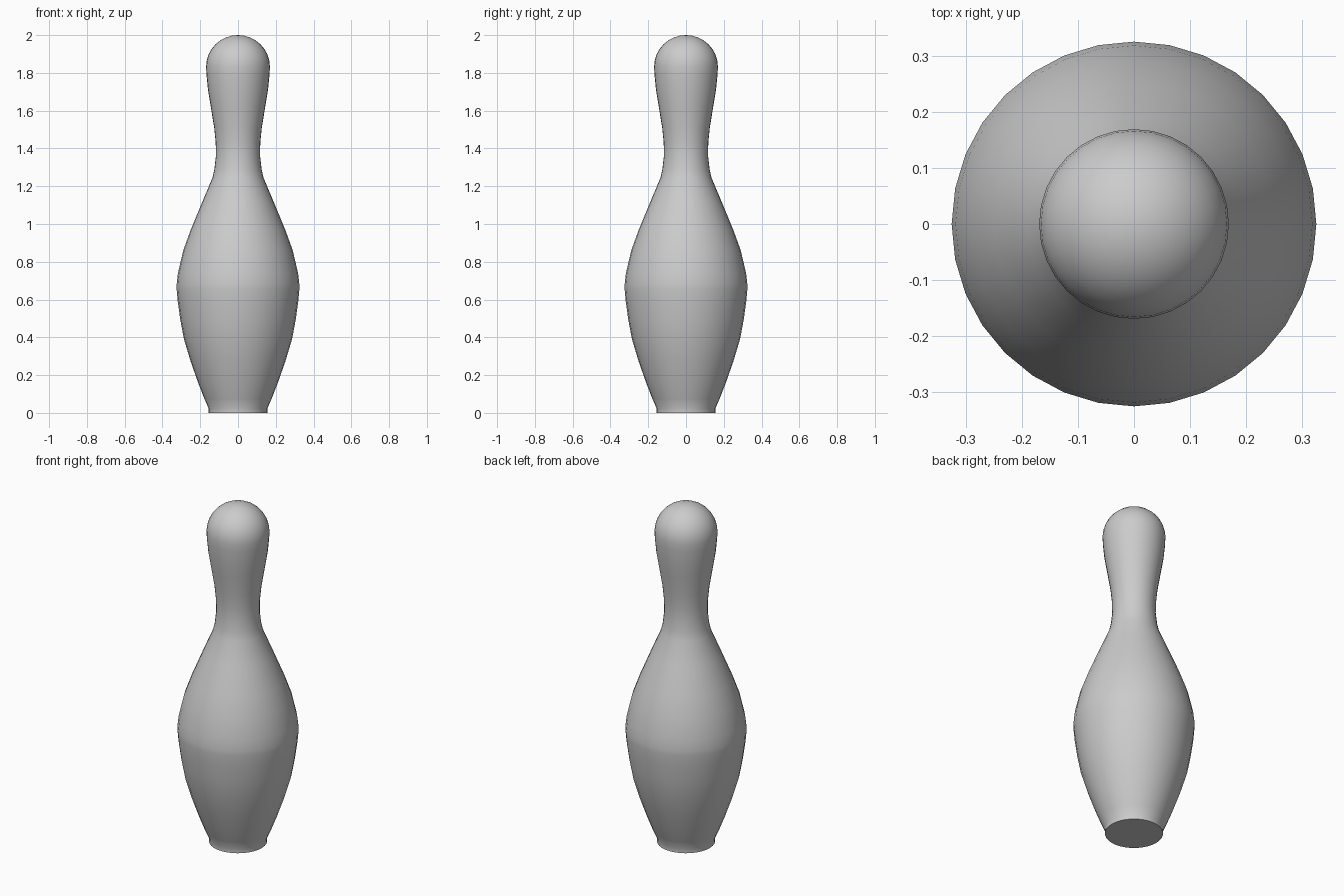
import bpy, bmesh, math

if "Cube" in bpy.data.objects:
    bpy.data.objects.remove(bpy.data.objects["Cube"])

SIDES = 32

# Half profile (radius, height) from base to start of head dome
profile = [(0.156, 0.0), (0.156, 0.025), (0.178, 0.075), (0.213, 0.165),
           (0.25, 0.27), (0.286, 0.39), (0.305, 0.49), (0.319, 0.59), (0.325, 0.655),
           (0.325, 0.68), (0.318, 0.74), (0.29, 0.86), (0.25, 0.97),
           (0.19, 1.115), (0.135, 1.245), (0.125, 1.29), (0.117, 1.36),
           (0.118, 1.43), (0.126, 1.51), (0.144, 1.62), (0.159, 1.71),
           (0.167, 1.79)]

# Rounded head dome
for i in range(8):
    a = math.radians(i * 11.25)
    profile.append((0.169 * math.cos(a), 1.833 + 0.167 * math.sin(a)))

# Spin the profile into a closed solid
bm = bmesh.new()
rings = []
for r, z in profile:
    rings.append([bm.verts.new((r * math.cos(2 * math.pi * k / SIDES),
                                r * math.sin(2 * math.pi * k / SIDES), z))
                  for k in range(SIDES)])
for low, high in zip(rings, rings[1:]):
    for k in range(SIDES):
        n = (k + 1) % SIDES
        bm.faces.new((low[k], low[n], high[n], high[k]))
tip = bm.verts.new((0, 0, 2.0))
for k in range(SIDES):
    bm.faces.new((rings[-1][k], rings[-1][(k + 1) % SIDES], tip))
bm.faces.new(rings[0][::-1])

mesh = bpy.data.meshes.new("bowling_pin")
bm.to_mesh(mesh)
bm.free()
pin = bpy.data.objects.new("bowling_pin", mesh)
bpy.context.collection.objects.link(pin)

# Smooth sides, sharp base rim
bpy.context.view_layer.objects.active = pin
pin.select_set(True)
bpy.ops.object.shade_smooth_by_angle(angle=math.radians(40))
